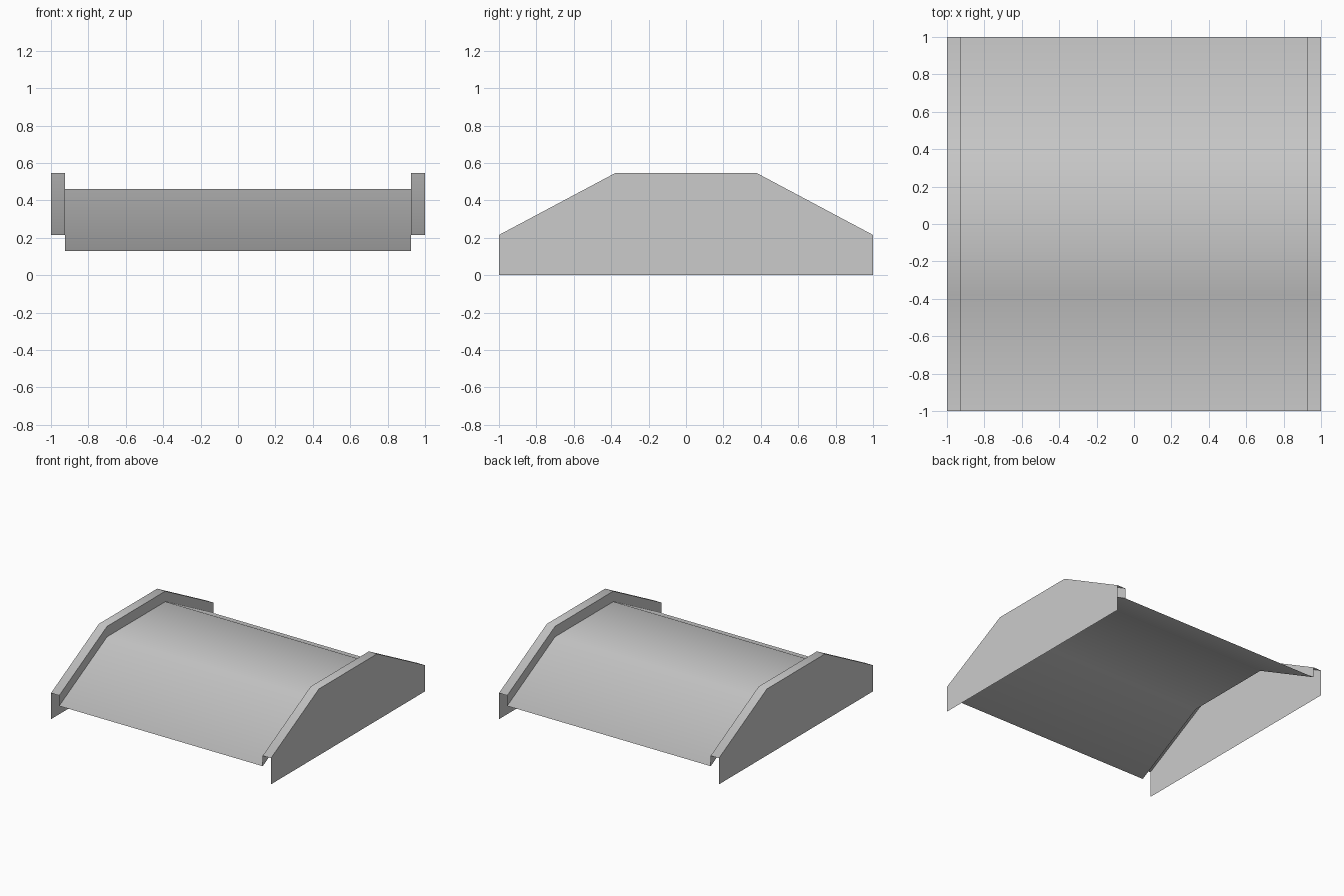
import bpy
from mathutils import Vector

cube = bpy.data.objects.get("Cube")
if cube:
    bpy.data.objects.remove(cube, do_unlink=True)

grey = bpy.data.materials.new("light_grey")
grey.use_nodes = True
colour = (0.6, 0.6, 0.6, 1)
grey.diffuse_color = colour
grey.node_tree.nodes["Principled BSDF"].inputs["Base Color"].default_value = colour

INNER, OUTER = 0.925, 1.0
DROP = 0.086                                   # roof sits this far below the side rims
RIM = [(-1, 0.215), (-0.378, 0.546), (0.378, 0.546), (1, 0.215)]
ROOF = [(y, z - DROP) for y, z in RIM]
FLOOR = [(y, 0) for y, z in RIM]


def sheet(name, edge_a, edge_b, facing, rounded=False):
    """Open strip of quads between two edges, facing the given direction."""
    n = len(edge_a)
    faces = [(i, i + 1, n + i + 1, n + i) for i in range(n - 1)]
    a, b, c = (Vector(p) for p in (edge_a[0], edge_a[1], edge_b[1]))
    if (b - a).cross(c - b).dot(facing) < 0:
        faces = [f[::-1] for f in faces]
    mesh = bpy.data.meshes.new(name)
    mesh.from_pydata(edge_a + edge_b, [], faces)
    mesh.materials.append(grey)
    obj = bpy.data.objects.new(name, mesh)
    bpy.context.collection.objects.link(obj)
    if rounded:
        # Soft shading: tilted at the bends, upright at the eaves
        mesh.shade_smooth()
        tilt = [0, -0.25, 0.25, 0] * 2
        mesh.normals_split_custom_set_from_vertices(
            [Vector((0, t, 1)).normalized() for t in tilt])
    return obj


def at(x, profile):
    return [(x, y, z) for y, z in profile]


# Roof panel between the two sides
up = Vector((0, 0, 1))
sheet("roof_panel", at(-INNER, ROOF), at(INNER, ROOF), up, True)

# Raised rim and outer wall on each side
for side, s in (("left", 1), ("right", -1)):
    out = Vector((s, 0, 0))
    sheet(side + "_rim_top", at(s * INNER, RIM), at(s * OUTER, RIM), up, True)
    sheet(side + "_rim_inner_face", at(s * INNER, RIM), at(s * INNER, ROOF), -out)
    sheet(side + "_outer_wall", at(s * OUTER, RIM), at(s * OUTER, FLOOR), out)
